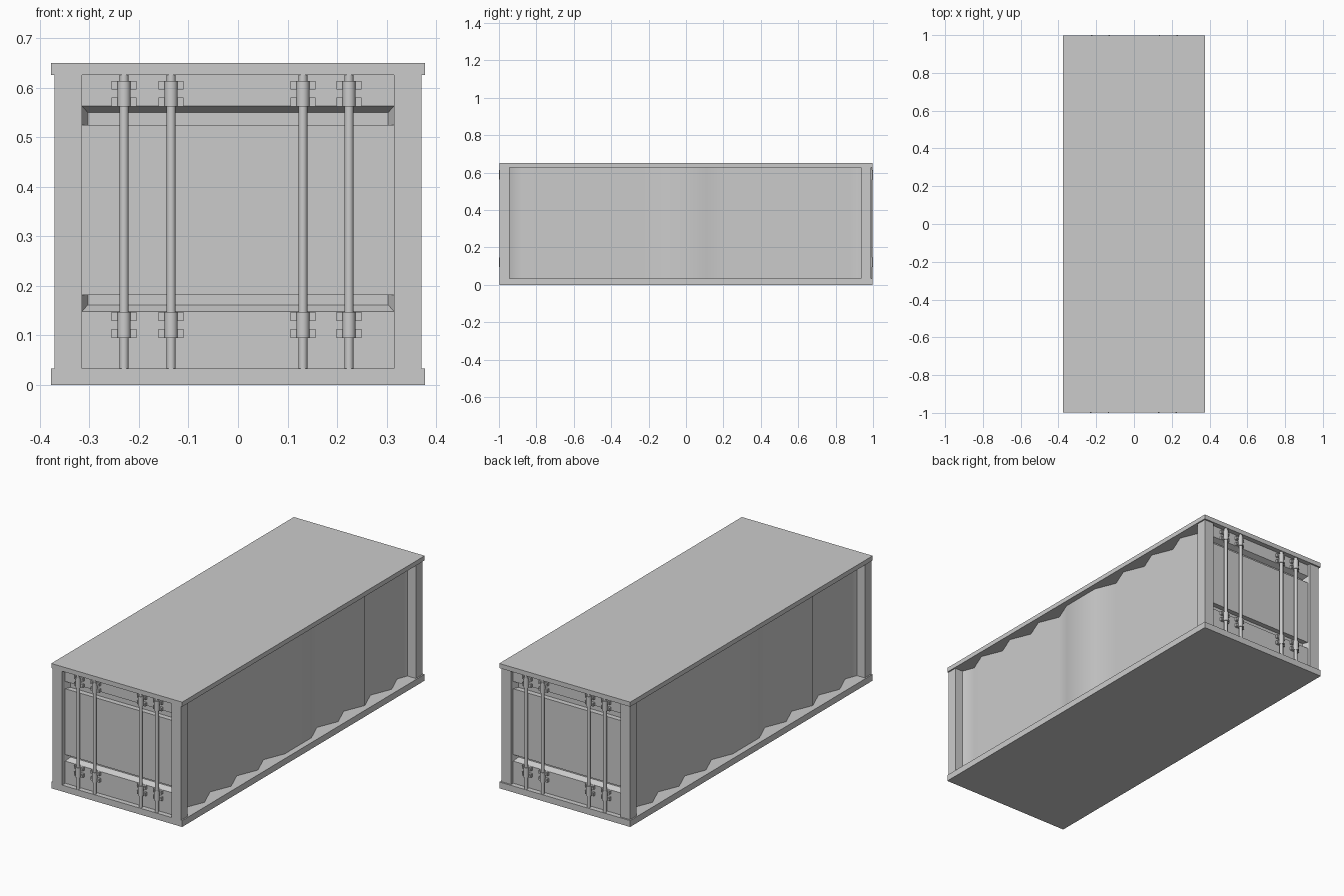
import bpy, bmesh, math
from mathutils import Vector

if "Cube" in bpy.data.objects:
    bpy.data.objects.remove(bpy.data.objects["Cube"])


def finish(bm, name, smooth=False):
    bmesh.ops.recalc_face_normals(bm, faces=bm.faces)
    mesh = bpy.data.meshes.new(name)
    bm.to_mesh(mesh)
    bm.free()
    ob = bpy.data.objects.new(name, mesh)
    bpy.context.collection.objects.link(ob)
    if smooth:
        bpy.ops.object.select_all(action='DESELECT')
        ob.select_set(True)
        bpy.context.view_layer.objects.active = ob
        bpy.ops.object.shade_smooth_by_angle(angle=math.radians(55))
    return ob


def prism(name, points, offset, smooth=False):
    """Extrude a closed polygon of 3D points along offset."""
    bm = bmesh.new()
    face = bm.faces.new([bm.verts.new(p) for p in points])
    res = bmesh.ops.extrude_face_region(bm, geom=[face], use_keep_orig=True)
    verts = [v for v in res['geom'] if isinstance(v, bmesh.types.BMVert)]
    bmesh.ops.translate(bm, verts=verts, vec=Vector(offset))
    return finish(bm, name, smooth)


def box(name, x0, x1, y0, y1, z0, z1):
    return prism(name, [(x0, y0, z0), (x1, y0, z0), (x1, y1, z0), (x0, y1, z0)],
                 (0, 0, z1 - z0))


def cylinder(name, x, y, r, z0, z1, sides=16):
    pts = [(x + r * math.cos(2 * math.pi * i / sides),
            y + r * math.sin(2 * math.pi * i / sides), z0) for i in range(sides)]
    return prism(name, pts, (0, 0, z1 - z0), True)


Z0, Z1 = 0.033, 0.626      # clear height between floor and roof

# Floor and roof slabs
box("floor_slab", -0.377, 0.377, -0.998, 0.998, 0, Z0)
box("roof_slab", -0.377, 0.377, -0.998, 0.998, Z1, 0.65)

# Corner posts
for sx in (-1, 1):
    for y0, y1 in ((-0.998, -0.943), (0.935, 0.99)):
        box("corner_post", sx * 0.315, sx * 0.37, y0, y1, Z0, Z1)

# Folded side walls: zigzag of eight outer ridges, flat across the middle
INNER, OUTER, PITCH = 0.301, 0.346, 0.22
half = []
for i in range(4):
    half += [(OUTER, (i + 0.5) * PITCH), (INNER, (i + 1) * PITCH)]
half += [(0.325, 0.944), (0.29, 0.944)]
profile = half + [(x, -y) for x, y in reversed(half)]
for sx in (-1, 1):
    prism("side_wall", [(sx * x, y, Z0) for x, y in profile], (0, 0, Z1 - Z0), True)

# Door section (y, z): flat panel with a bevelled groove low and high
FACE, DEEP = -0.972, -0.945
door = [(FACE, Z0), (FACE, 0.148), (DEEP, 0.162), (DEEP, 0.182), (FACE, 0.182),
        (FACE, 0.525), (DEEP, 0.525), (DEEP, 0.55), (FACE, 0.563), (FACE, Z1),
        (-0.93, Z1), (-0.93, Z0)]

for s in (-1, 1):          # s = 1 front end, s = -1 rear end (turned half round)
    prism("door_panel", [(-0.315, s * y, z) for y, z in door], (0.63, 0, 0))

    # Slanted ends of the grooves
    for sx in (-1, 1):
        for z0, z1 in ((0.148, 0.182), (0.525, 0.563)):
            prism("groove_end", [(sx * 0.315, s * FACE, z0), (sx * 0.303, s * DEEP, z0),
                                 (sx * 0.315, s * DEEP, z0)], (0, 0, z1 - z0))

    # Locking bars with collars, tabs and bolts
    for bx in (-0.23, -0.135, 0.131, 0.224):
        x, y = s * bx, s * -0.987
        cylinder("locking_bar", x, y, 0.009, Z0, Z1)
        for z in (0.121, 0.588):
            cylinder("bar_collar", x, y, 0.013, z - 0.026, z + 0.026)
            for dz in (-0.017, 0.017):
                box("collar_tab", x - 0.025, x + 0.025, s * -0.984, s * -0.971,
                    z + dz - 0.009, z + dz + 0.009)
                for dx in (-0.019, 0.019):
                    bolt = [(x + dx + 0.004 * math.cos(math.pi * k / 3), s * -0.987,
                             z + dz + 0.004 * math.sin(math.pi * k / 3)) for k in range(6)]
                    prism("tab_bolt", bolt, (0, s * 0.004, 0))
